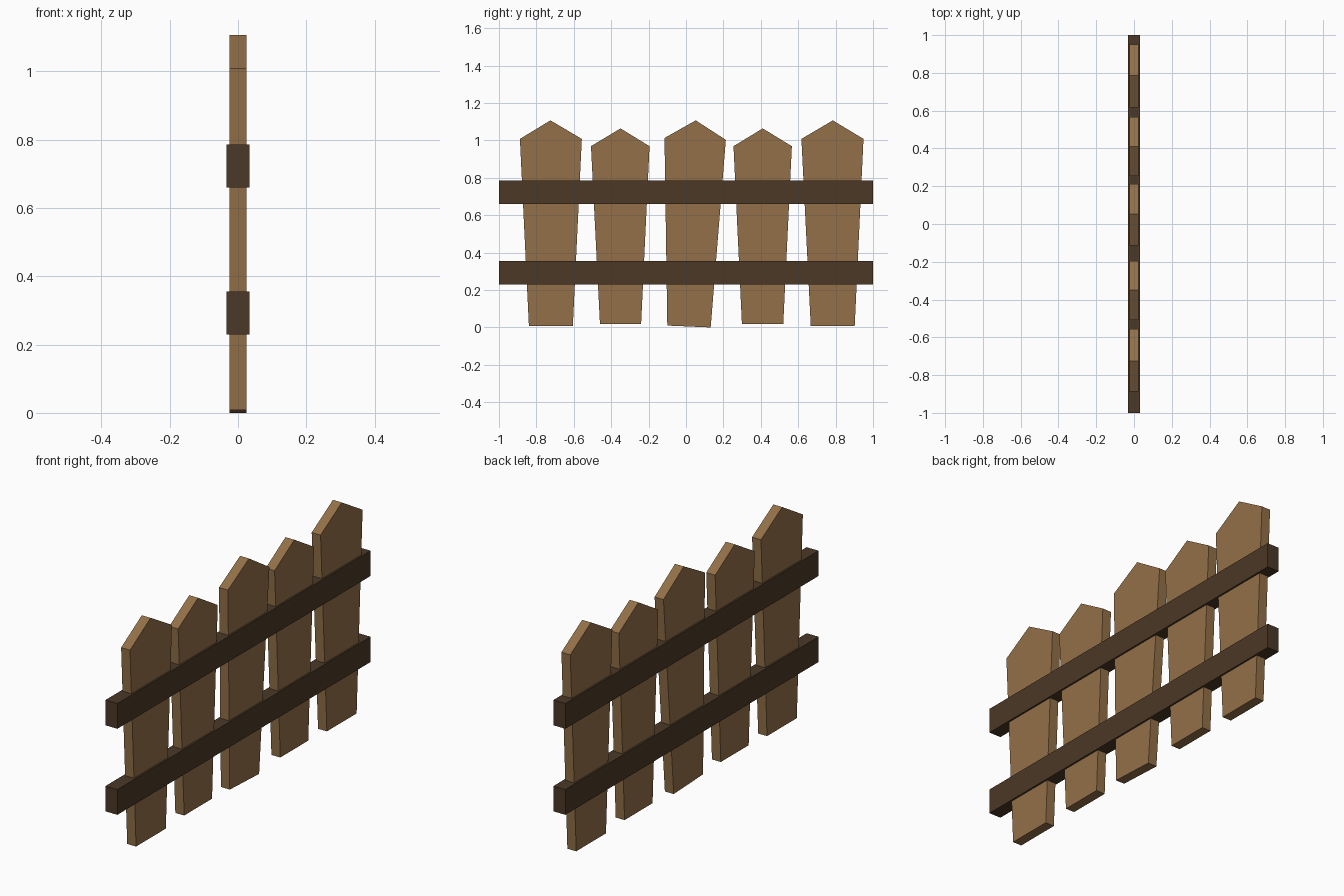
import bpy, bmesh

if "Cube" in bpy.data.objects:
    bpy.data.objects.remove(bpy.data.objects["Cube"])


def material(name, rgb):
    m = bpy.data.materials.new(name)
    m.diffuse_color = (*rgb, 1)
    m.use_nodes = True
    m.node_tree.nodes["Principled BSDF"].inputs["Base Color"].default_value = m.diffuse_color
    return m


light_wood = material("light_wood", (0.29, 0.16, 0.065))
dark_wood = material("dark_wood", (0.07, 0.04, 0.019))


def board(name, outline, thickness, mat):
    """Extrude a (y, z) outline along x, centred on x = 0."""
    bm = bmesh.new()
    face = bm.faces.new([bm.verts.new((-thickness / 2, y, z)) for y, z in outline])
    ext = bmesh.ops.extrude_face_region(bm, geom=[face])
    verts = [v for v in ext["geom"] if isinstance(v, bmesh.types.BMVert)]
    bmesh.ops.translate(bm, verts=verts, vec=(thickness, 0, 0))
    bmesh.ops.recalc_face_normals(bm, faces=bm.faces)
    mesh = bpy.data.meshes.new(name)
    bm.to_mesh(mesh)
    bm.free()
    mesh.materials.append(mat)
    obj = bpy.data.objects.new(name, mesh)
    bpy.context.collection.objects.link(obj)
    return obj


# Tapered, pointed pickets: bottom left, bottom right, right shoulder, apex, left shoulder
pickets = [
    [(-0.84, 0.008), (-0.605, 0.008), (-0.557, 1.008), (-0.725, 1.107), (-0.888, 1.008)],
    [(-0.46, 0.018), (-0.24, 0.018), (-0.195, 0.969), (-0.35, 1.064), (-0.508, 0.969)],
    [(-0.10, 0.01), (0.132, 0.0), (0.213, 1.003), (0.052, 1.107), (-0.115, 1.013)],
    [(0.299, 0.018), (0.52, 0.018), (0.566, 0.969), (0.41, 1.064), (0.254, 0.969)],
    [(0.667, 0.008), (0.902, 0.008), (0.949, 1.008), (0.785, 1.107), (0.617, 1.008)],
]
for i, outline in enumerate(pickets, 1):
    board(f"picket_{i}", outline, 0.049, light_wood)

# Horizontal rails
for name, low in (("lower_rail", 0.23), ("upper_rail", 0.66)):
    high = low + 0.126
    board(name, [(-1, low), (1, low), (1, high), (-1, high)], 0.066, dark_wood)
